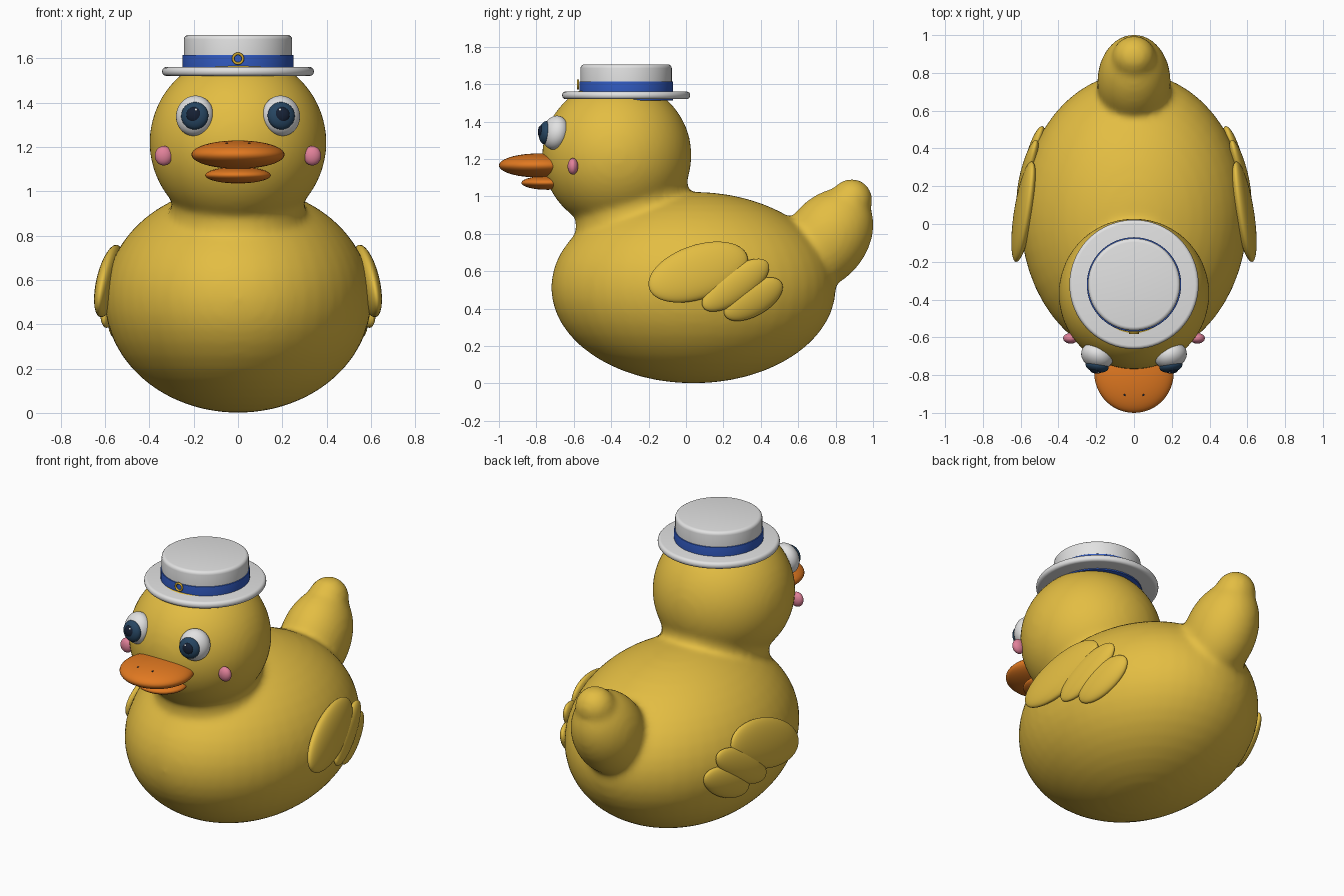
import bpy
from math import radians

cube = bpy.data.objects.get("Cube")
if cube:
    bpy.data.objects.remove(cube, do_unlink=True)


def material(name, r, g, b):
    m = bpy.data.materials.new(name)
    m.use_nodes = True
    m.diffuse_color = (r, g, b, 1)
    m.node_tree.nodes["Principled BSDF"].inputs["Base Color"].default_value = (r, g, b, 1)
    return m


yellow = material("yellow", 0.77, 0.51, 0.055)
orange = material("orange", 0.75, 0.19, 0.015)
white = material("white", 0.76, 0.76, 0.76)
blue = material("blue", 0.03, 0.10, 0.52)
navy = material("navy", 0.02, 0.06, 0.12)
black = material("dark", 0.008, 0.015, 0.035)
pink = material("pink", 0.75, 0.22, 0.32)
gold = material("gold", 0.65, 0.40, 0.03)


def finish(name, mat):
    ob = bpy.context.object
    ob.name = name
    ob.data.materials.append(mat)
    bpy.ops.object.transform_apply(location=False, rotation=False, scale=True)
    bpy.ops.object.shade_smooth()
    return ob


def ellipsoid(name, mat, loc, radii, rot=(0, 0, 0)):
    bpy.ops.mesh.primitive_uv_sphere_add(
        segments=48, ring_count=24, location=loc, rotation=[radians(a) for a in rot])
    bpy.context.object.scale = radii
    return finish(name, mat)


def pair(name, mat, loc, radii, rot=(0, 0, 0)):
    for side, s in (("left", 1), ("right", -1)):
        ellipsoid(f"{side}_{name}", mat, (s * loc[0], loc[1], loc[2]), radii,
                  (rot[0], s * rot[1], s * rot[2]))


def disc(name, mat, radius, bottom, top, bevel):
    bpy.ops.mesh.primitive_cylinder_add(
        vertices=64, radius=radius, depth=top - bottom,
        location=(0, -0.32, (bottom + top) / 2))
    ob = finish(name, mat)
    mod = ob.modifiers.new("rounded_rim", 'BEVEL')
    mod.width = bevel
    mod.segments = 4
    mod.limit_method = 'ANGLE'
    bpy.ops.object.modifier_apply(modifier=mod.name)
    bpy.ops.object.shade_smooth_by_angle(angle=radians(35))


# Body, neck, head and tail fused into one soft skin
bpy.ops.mesh.primitive_cylinder_add(vertices=48, radius=0.3, depth=0.4,
                                    location=(0, -0.29, 0.86))
neck = finish("neck", yellow)
parts = [
    neck,
    ellipsoid("head", yellow, (0, -0.37, 1.22), (0.4, 0.4, 0.4)),
    ellipsoid("tail", yellow, (0, 0.752, 0.77), (0.195, 0.22, 0.30), (-37, 0, 0)),
    ellipsoid("tail_tip", yellow, (0, 0.885, 0.98), (0.115, 0.113, 0.115)),
    ellipsoid("body", yellow, (0, 0.04, 0.512), (0.602, 0.762, 0.512)),
]
for ob in parts:
    ob.select_set(True)
bpy.ops.object.join()
body = bpy.context.object
bpy.ops.object.transform_apply(location=True, rotation=True, scale=True)
remesh = body.modifiers.new("fuse", 'REMESH')
remesh.mode = 'VOXEL'
remesh.voxel_size = 0.018
remesh.use_smooth_shade = True
soften = body.modifiers.new("soften", 'SMOOTH')
soften.factor = 0.5
soften.iterations = 14
for name in ("fuse", "soften"):
    bpy.ops.object.modifier_apply(modifier=name)
bpy.ops.object.shade_smooth()

# Wings of three overlapping feathers
pair("upper_feather", yellow, (0.583, 0.065, 0.595), (0.048, 0.28, 0.145), (19, -8, 7))
pair("middle_feather", yellow, (0.562, 0.265, 0.525), (0.04, 0.215, 0.09), (34, 0, 14))
pair("lower_feather", yellow, (0.528, 0.36, 0.45), (0.04, 0.18, 0.09), (29, 6, 18))

# Beak
ellipsoid("upper_beak", orange, (0, -0.79, 1.165), (0.21, 0.21, 0.064))
ellipsoid("lower_beak", orange, (0, -0.74, 1.072), (0.148, 0.14, 0.037))
pair("nostril", black, (0.05, -0.905, 1.215), (0.006, 0.006, 0.004))

# Eyes and cheeks
pair("eye", white, (0.195, -0.698, 1.34), (0.087, 0.068, 0.092), (-12, 0, 22))
pair("iris", navy, (0.195, -0.752, 1.34), (0.062, 0.034, 0.062), (-6, 0, 10))
pair("pupil", black, (0.197, -0.772, 1.344), (0.036, 0.02, 0.036))
pair("eye_glint", white, (0.19, -0.782, 1.366), (0.007, 0.007, 0.007))
pair("cheek", pink, (0.335, -0.605, 1.16), (0.04, 0.028, 0.044))

# Boater hat with ribbon and ring buckle
disc("hat_brim", white, 0.342, 1.52, 1.56, 0.018)
disc("hat_crown", white, 0.244, 1.53, 1.705, 0.02)
disc("hat_ribbon", blue, 0.25, 1.512, 1.615, 0.003)
bpy.ops.mesh.primitive_torus_add(
    major_radius=0.022, minor_radius=0.006, major_segments=32, minor_segments=12,
    location=(0, -0.577, 1.598), rotation=(radians(90), 0, 0))
finish("hat_buckle", gold)
